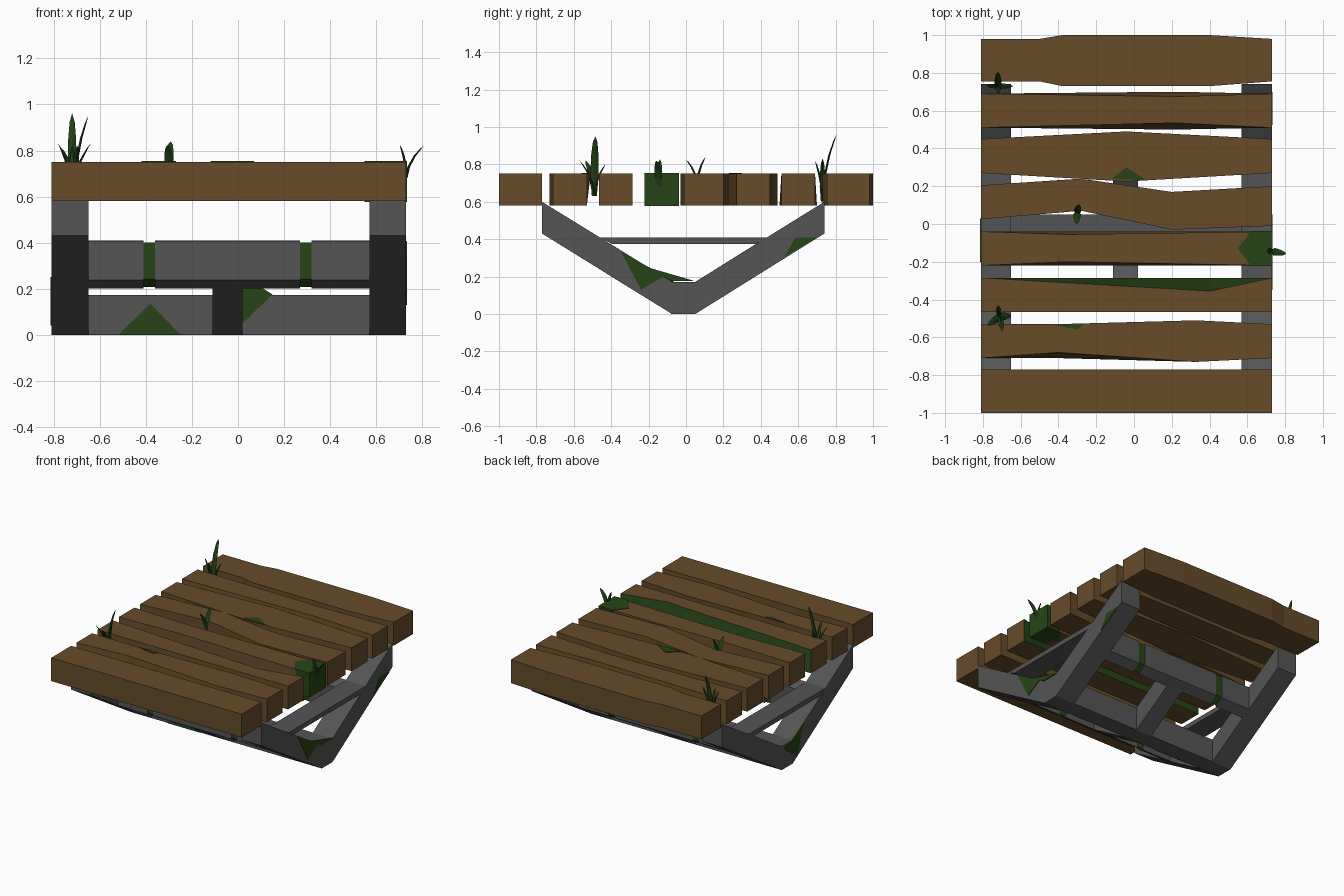
import bpy, bmesh, math
from mathutils import Vector

if "Cube" in bpy.data.objects:
    bpy.data.objects.remove(bpy.data.objects["Cube"])


def material(name, rgb):
    m = bpy.data.materials.new(name)
    m.diffuse_color = (*rgb, 1)
    m.use_nodes = True
    m.node_tree.nodes["Principled BSDF"].inputs["Base Color"].default_value = m.diffuse_color
    return m


WOOD = material("wood", (0.135, 0.07, 0.022))
STONE = material("dark_grey", (0.09, 0.09, 0.09))
MOSS = material("moss", (0.02, 0.06, 0.008))
LEAF = material("leaf", (0.015, 0.05, 0.008))


def loft(name, rings, mat):
    """Closed solid through a list of equal-length rings of points."""
    bm = bmesh.new()
    loops = [[bm.verts.new(p) for p in r] for r in rings]
    n = len(loops[0])
    for a, b in zip(loops, loops[1:]):
        for i in range(n):
            j = (i + 1) % n
            bm.faces.new((a[i], a[j], b[j], b[i]))
    bm.faces.new(loops[0][::-1])
    bm.faces.new(loops[-1])
    bmesh.ops.remove_doubles(bm, verts=bm.verts, dist=1e-5)
    bmesh.ops.recalc_face_normals(bm, faces=bm.faces)
    me = bpy.data.meshes.new(name)
    bm.to_mesh(me)
    bm.free()
    ob = bpy.data.objects.new(name, me)
    bpy.context.collection.objects.link(ob)
    me.materials.append(mat)
    return ob


def along_x(name, profile, x0, x1, mat=STONE):
    return loft(name, [[(x, y, z) for y, z in profile] for x in (x0, x1)], mat)


L, R, Z0, Z1 = -0.81, 0.73, 0.58, 0.75


# Planks: sections are x, top front y, top back y, optional bottom front/back y
def plank(name, sections):
    rings = []
    for s in sections:
        x, a, b = s[:3]
        c, d = s[3:] if len(s) == 5 else (a, b)
        rings.append([(x, a, Z1), (x, b, Z1), (x, d, Z0), (x, c, Z0)])
    return loft(name, rings, WOOD)


plank("plank_1", [(L, -1, -.77), (R, -1, -.77)])
plank("plank_2", [(L, -.71, -.53), (-.4, -.68, -.53, -.71, -.53),
                  (.33, -.73, -.51, -.73, -.53), (R, -.71, -.53)])
p3 = plank("plank_3", [(L, -.465, -.285), (.4, -.465, -.355, -.465, -.285),
                       (R, -.465, -.285)])
plank("plank_4", [(L, -.22, -.04), (-.35, -.2, -.055, -.22, -.04), (R, -.22, -.04)])
plank("plank_5", [(L, .025, .205), (-.28, .07, .24), (.2, -.03, .17), (R, -.01, .2)])
plank("plank_6", [(L, .27, .45), (-.04, .225, .49), (R, .27, .45)])
plank("plank_7", [(L, .51, .69), (.22, .535, .675, .5, .7), (R, .51, .69)])
plank("plank_8", [(L, .755, .98), (-.5, .755, .98), (-.38, .73, 1.0),
                  (.4, .73, 1.0), (R, .755, .98)])

# Mossy sloped side of the third plank
p3.data.materials.append(MOSS)
for f in p3.data.polygons:
    if f.normal.y > 0.5:
        f.material_index = 1

# V-shaped side frames with a horizontal tie
V = [(-.77, .6), (-.77, .43), (-.075, 0), (.05, 0), (.74, .43), (.74, .6),
     (.05, .172), (-.075, .172)]
TIE = [(-.46, .408), (.44, .408), (.37, .373), (-.39, .373)]
for side, x0, x1 in (("left", L, -.65), ("right", .57, R)):
    along_x(side + "_v_frame", V, x0, x1)
    along_x(side + "_tie", TIE, x0, x1)

# Bottom beam and the middle V stub
along_x("bottom_beam", [(-.075, 0), (.05, 0), (.05, .172), (-.075, .172)], -.65, .57)
along_x("middle_stub", [(-.42, .383), (-.42, .213), (-.075, 0), (.05, 0), (.39, .212),
                        (.39, .384), (.05, .172), (-.075, .172)], -.11, .02)

# Front and back cross beams, with mossy bands set in grooves
BEAMS = {"front": [(-.46, .408), (-.46, .238), (-.395, .2), (-.395, .37)],
         "back": [(.435, .41), (.435, .24), (.37, .2), (.37, .37)]}
for side, prof in BEAMS.items():
    for i, (a, b) in enumerate(((-.65, -.41), (-.36, .27), (.32, .57))):
        along_x(f"{side}_cross_beam_{i}", prof, a, b)
    cy = sum(p[0] for p in prof) / 4
    cz = sum(p[1] for p in prof) / 4
    core = [(cy + (y - cy) * .88, cz + (z - cz) * .92) for y, z in prof]
    for i, (a, b) in enumerate(((-.41, -.36), (.27, .32))):
        along_x(f"{side}_moss_band_{i}", core, a, b, MOSS)


# Thin moss patches lying on an axis-aligned face
def patch(name, axis, at, pts, t=.004):
    rings = []
    for d in (at - t, at + t):
        ring = []
        for p in pts:
            q = list(p)
            q.insert(axis, d)
            ring.append(tuple(q))
        rings.append(ring)
    loft(name, rings, MOSS)


patch("moss_frame_front", 0, R, [(-.35, .335), (-.19, .245), (.05, .175), (-.07, .175),
                                 (-.12, .2), (-.24, .13)])
patch("moss_frame_back", 0, R, [(.525, .305), (.585, .408), (.7, .408)])
patch("moss_frame_left", 0, L, [(-.2, .25), (-.06, .17), (.03, .15), (-.12, .04)])
patch("moss_beam", 1, -.075, [(-.52, 0), (-.25, 0), (-.38, .135)])
patch("moss_stub", 1, -.075, [(.02, .2), (.11, .2), (.15, .175), (.02, .05)])
patch("moss_plank_6", 2, Z1, [(-.12, .24), (.07, .23), (-.04, .3)])
patch("moss_plank_2", 2, Z1, [(-.42, -.535), (-.27, -.53), (-.3, -.56)])
# Moss cap on the right end of the fourth plank
loft("moss_plank_4", [[(x, y, z) for x, y in ((R + .004, -.223), (R + .004, -.037),
                                               (.62, -.037), (.55, -.13), (.62, -.223))]
                      for z in (Z0 - .003, Z1 + .004)], MOSS)


# Grass blades: curved tapering ribbons with a diamond section
def blade(name, base, angle, reach, height, width):
    d = Vector((math.cos(angle), math.sin(angle), 0))
    s = Vector((-d.y, d.x, 0))
    rings = []
    for t, w in ((0, .6), (.35, 1), (.7, .85), (.9, .55), (1, .02)):
        p = Vector(base) + d * reach * t * t + Vector((0, 0, height * t))
        rings.append([p + s * width / 2 * w, p + d * .006 * w,
                      p - s * width / 2 * w, p - d * .006 * w])
    loft(name, rings, LEAF)


# Tufts: base, then blades of angle (degrees), reach, height, width
TUFTS = {
    "back_tuft": ((-.72, .73, .6), [(90, .075, .36, .04), (270, .04, .22, .03),
                                    (0, .08, .23, .03), (180, .06, .23, .025)]),
    "front_tuft": ((-.71, -.49, .63), [(5, .06, .32, .045), (100, .06, .17, .03),
                                       (215, .08, .19, .04), (280, .08, .19, .03)]),
    "middle_tuft": ((-.3, .06, .69), [(80, .045, .15, .04), (265, .06, .135, .04)]),
    "right_tuft": ((.732, -.145, .68), [(-10, .075, .14, .04), (170, .03, .145, .035)]),
}
for name, (base, blades) in TUFTS.items():
    for i, (ang, reach, h, w) in enumerate(blades):
        blade(f"{name}_blade_{i}", base, math.radians(ang), reach, h, w)
